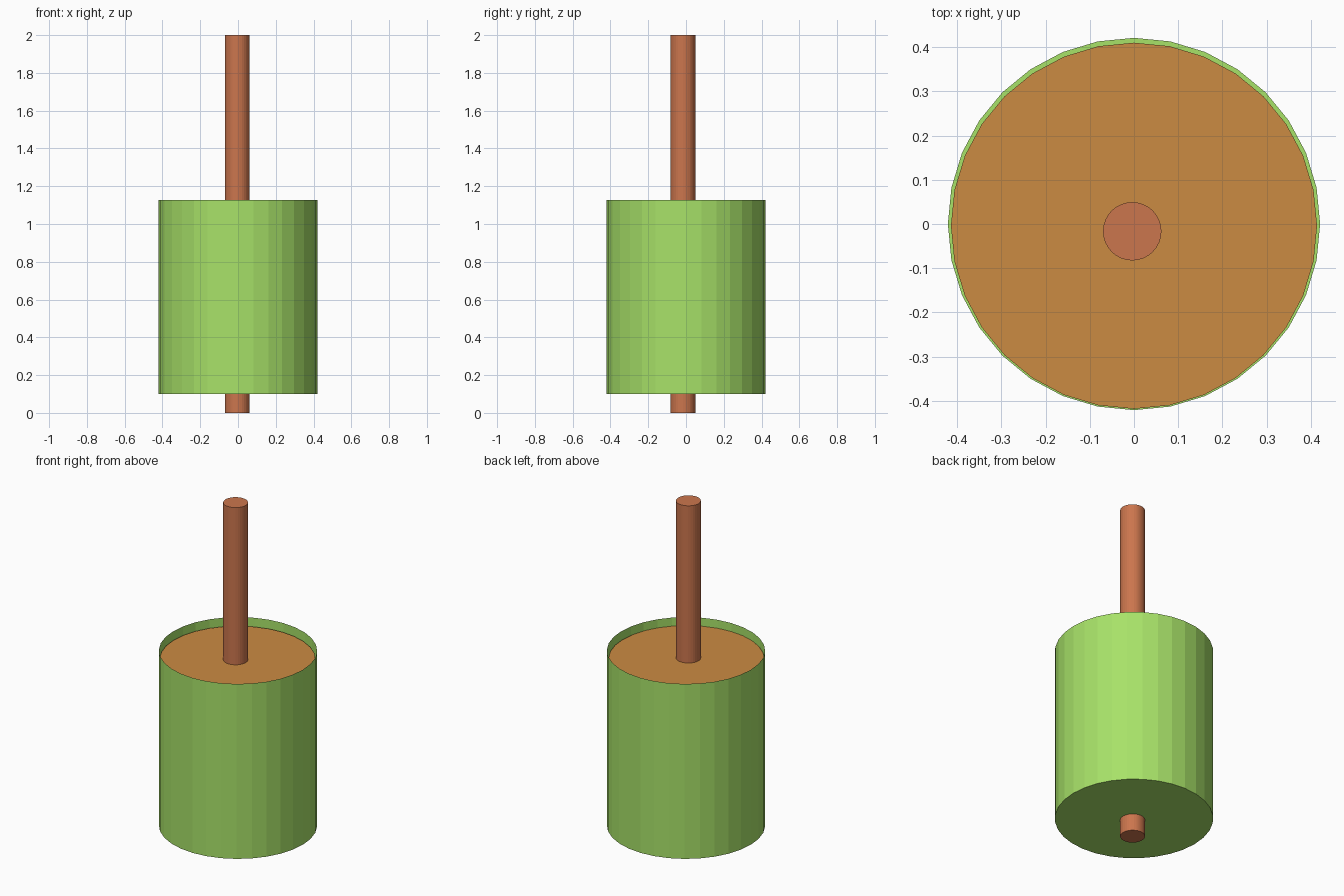
import bpy
import bmesh

if "Cube" in bpy.data.objects:
    bpy.data.objects.remove(bpy.data.objects["Cube"])

SIDES = 32


def material(name, rgb):
    mat = bpy.data.materials.new(name)
    mat.diffuse_color = (*rgb, 1.0)
    mat.use_nodes = True
    mat.node_tree.nodes["Principled BSDF"].inputs["Base Color"].default_value = mat.diffuse_color
    return mat


def finish(obj, name, mat):
    obj.name = name
    obj.data.name = name
    obj.data.materials.append(mat)
    return obj


def cylinder(name, radius, z0, z1, mat, x=0.0, y=0.0):
    bpy.ops.mesh.primitive_cylinder_add(
        vertices=SIDES, radius=radius, depth=z1 - z0,
        location=(x, y, (z0 + z1) / 2))
    return finish(bpy.context.object, name, mat)


green = material("green", (0.39, 0.76, 0.14))
soil_brown = material("soil_brown", (0.60, 0.26, 0.055))
stem_brown = material("stem_brown", (0.60, 0.18, 0.075))

# Thin-walled pot: a cylinder with its top cap removed
pot = cylinder("pot", 0.421, 0.10, 1.126, green)
bm = bmesh.new()
bm.from_mesh(pot.data)
caps = [f for f in bm.faces if f.normal.z > 0.9]
bmesh.ops.delete(bm, geom=caps, context='FACES_ONLY')
bm.to_mesh(pot.data)
bm.free()

# Soil surface just below the rim
bpy.ops.mesh.primitive_circle_add(
    vertices=SIDES, radius=0.414, fill_type='NGON', location=(0, -0.004, 1.078))
finish(bpy.context.object, "soil", soil_brown)

# Stem running right through the pot
cylinder("stem", 0.066, 0.0, 2.0, stem_brown, x=-0.004, y=-0.0165)
